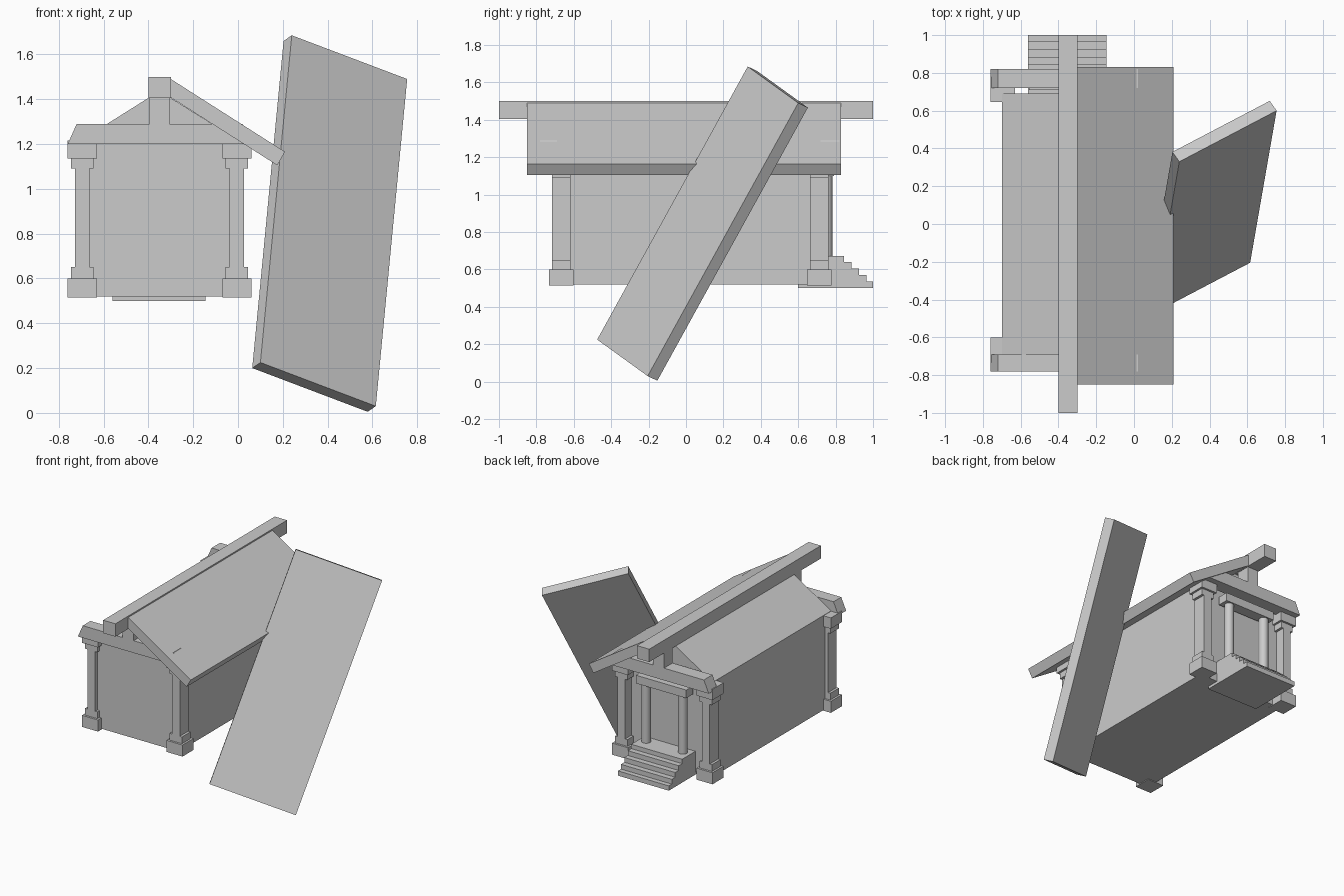
import bpy, bmesh
from math import pi
from mathutils import Vector, Matrix

if "Cube" in bpy.data.objects:
    bpy.data.objects.remove(bpy.data.objects["Cube"])

CX = -0.35  # centre line of the building


def finish(name, bm):
    bmesh.ops.recalc_face_normals(bm, faces=bm.faces)
    me = bpy.data.meshes.new(name)
    bm.to_mesh(me)
    bm.free()
    ob = bpy.data.objects.new(name, me)
    bpy.context.collection.objects.link(ob)
    return ob


def add_box(bm, x0, x1, y0, y1, z0, z1):
    m = Matrix.Translation(((x0 + x1) / 2, (y0 + y1) / 2, (z0 + z1) / 2))
    bmesh.ops.create_cube(bm, size=1, matrix=m @ Matrix.Diagonal((x1 - x0, y1 - y0, z1 - z0, 1)))


def box(name, *dims):
    bm = bmesh.new()
    add_box(bm, *dims)
    return finish(name, bm)


def prism(name, points, offset):
    """Extrude a flat polygon along an offset vector."""
    bm = bmesh.new()
    face = bm.faces.new([bm.verts.new(p) for p in points])
    ext = bmesh.ops.extrude_face_region(bm, geom=[face])
    bmesh.ops.translate(bm, vec=offset, verts=[v for v in ext["geom"] if isinstance(v, bmesh.types.BMVert)])
    if not any(face in v.link_faces for v in ext["geom"] if isinstance(v, bmesh.types.BMVert)) and len(face.edges) and all(len(e.link_faces) < 2 for e in face.edges):
        bm.faces.new([v for v in face.verts])
    return finish(name, bm)


def xz_prism(name, profile, y0, y1):
    return prism(name, [(x, y0, z) for x, z in profile], (0, y1 - y0, 0))


# Gabled hall
xz_prism("hall", [(-0.70, 0.52), (0, 0.52), (0, 1.217), (CX, 1.437), (-0.70, 1.217)], -0.69, 0.69)

# Corner pillars: stepped base, shaft and capital (half width, half depth, z range)
TIERS = [(0.065, 0.065, 0.515, 0.60), (0.05, 0.05, 0.60, 0.65), (0.032, 0.05, 0.65, 1.09),
         (0.05, 0.05, 1.09, 1.135), (0.065, 0.065, 1.135, 1.215)]
for yname, y in (("front", -0.667), ("back", 0.712)):
    for xname, x in (("left", CX - 0.345), ("right", CX + 0.345)):
        bm = bmesh.new()
        for w, d, z0, z1 in TIERS:
            add_box(bm, x - w, x + w, y - d, y + d, z0, z1)
        finish(f"{yname}_{xname}_pillar", bm)

# Cross beams with slanted ends, and the king posts that carry the ridge
for name, y0, y1 in (("front", -0.78, -0.69), ("back", 0.72, 0.82)):
    xz_prism(f"{name}_cross_beam", [(-0.76, 1.2), (0.06, 1.2), (0.02, 1.29), (-0.72, 1.29)], y0, y1)
    box(f"{name}_king_post", -0.395, -0.305, y0, y1, 1.29, 1.41)

# Ridge beam
box("ridge_beam", -0.40, -0.30, -1, 1, 1.405, 1.50)

# Roof panel still in place
xz_prism("roof_panel", [(-0.30, 1.49), (0.21, 1.165), (0.175, 1.105), (-0.335, 1.43)], -0.85, 0.83)

# Fallen roof panel leaning on the eave
top_left = Vector((0.24, 0.33, 1.685))
across = Vector((0.515, 0.27, -0.195))
down = Vector((-0.14, -0.805, -1.46))
prism("fallen_roof_panel", [top_left, top_left + across, top_left + across + down, top_left + down],
      across.cross(down).normalized() * 0.068)

# Entrance stairs
stairs = [(0.60, 0.50), (1.0, 0.50)]
edges = [1.0, 0.965, 0.925, 0.885, 0.845]
levels = [0.535, 0.57, 0.605, 0.64, 0.672]
for i, (y, z) in enumerate(zip(edges, levels)):
    stairs.append((y, z))
    stairs.append((edges[i + 1] if i < 4 else 0.60, z))
prism("stairs", [(-0.56, y, z) for y, z in stairs], (0.415, 0, 0))

# Porch columns and their lintel
for name, x in (("left", CX - 0.15), ("right", CX + 0.15)):
    bm = bmesh.new()
    bmesh.ops.create_cone(bm, cap_ends=True, segments=24, radius1=0.032, radius2=0.032, depth=0.44,
                          matrix=Matrix.Translation((x, 0.75, 0.89)))
    ob = finish(f"{name}_porch_column", bm)
    bpy.context.view_layer.objects.active = ob
    ob.select_set(True)
    bpy.ops.object.shade_smooth_by_angle(angle=pi / 6)
    ob.select_set(False)
box("porch_lintel", -0.555, -0.145, 0.71, 0.79, 1.10, 1.16)
